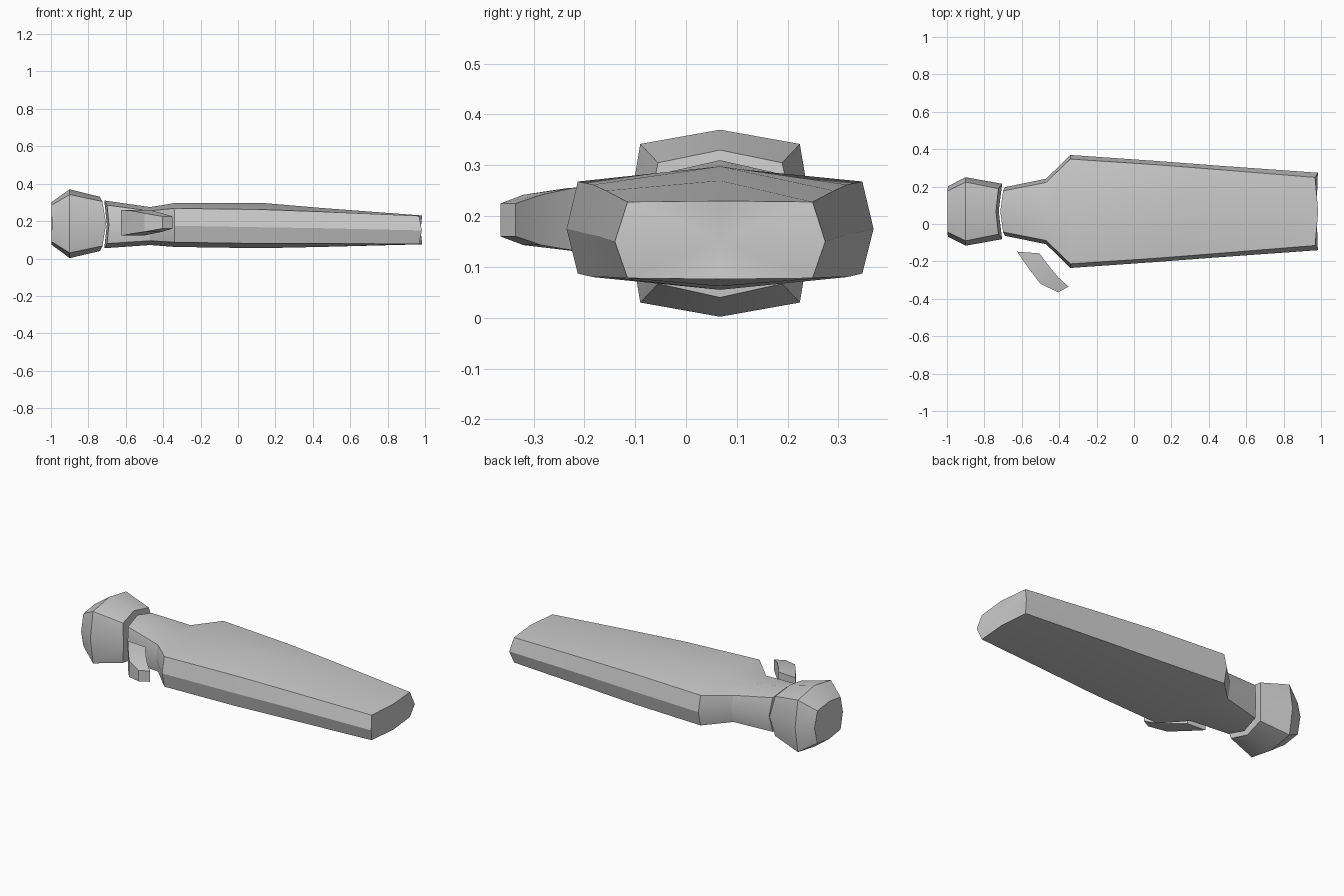
import bpy, bmesh, math

if "Cube" in bpy.data.objects:
    bpy.data.objects.remove(bpy.data.objects["Cube"])

grey = bpy.data.materials.new("plain grey")
grey.diffuse_color = (0.6, 0.6, 0.6, 1)
grey.use_nodes = True
grey.node_tree.nodes["Principled BSDF"].inputs["Base Color"].default_value = grey.diffuse_color


def loft(name, rings, angle):
    """Skin equal-sized closed rings of points and cap both ends."""
    bm = bmesh.new()
    loops = [[bm.verts.new(p) for p in ring] for ring in rings]
    n = len(loops[0])
    for a, b in zip(loops, loops[1:]):
        for i in range(n):
            j = (i + 1) % n
            bm.faces.new((a[i], a[j], b[j], b[i]))
    for end in (loops[0], loops[-1]):
        mid = bm.verts.new(sum((v.co for v in end), end[0].co * 0) / n)
        for i in range(n):
            bm.faces.new((end[i], end[(i + 1) % n], mid))
    bmesh.ops.recalc_face_normals(bm, faces=bm.faces)
    mesh = bpy.data.meshes.new(name)
    bm.to_mesh(mesh)
    bm.free()
    mesh.materials.append(grey)
    ob = bpy.data.objects.new(name, mesh)
    bpy.context.collection.objects.link(ob)
    bpy.context.view_layer.objects.active = ob
    ob.select_set(True)
    bpy.ops.object.shade_smooth_by_angle(angle=math.radians(angle))
    ob.select_set(False)
    return ob


def octagon(xc, xk, xs, ws, wk, zt, zk, zm, zl, zb):
    """Eight-point ring: centre, corner and side x; half widths; five heights."""
    y = 0.067
    return [(xc, y, zt), (xk, y + wk, zk), (xs, y + ws, zm), (xk, y + wk, zl),
            (xc, y, zb), (xk, y - wk, zl), (xs, y - ws, zm), (xk, y - wk, zk)]


# long tapering body with a narrow neck
loft("body", [
    octagon(-0.715, -0.70, -0.69, 0.13, 0.11, 0.31, 0.285, 0.18, 0.08, 0.055),
    octagon(-0.47, -0.47, -0.47, 0.175, 0.155, 0.275, 0.255, 0.18, 0.095, 0.072),
    octagon(-0.34, -0.34, -0.34, 0.302, 0.28, 0.296, 0.268, 0.175, 0.087, 0.062),
    octagon(0.12, 0.12, 0.12, 0.27, 0.25, 0.298, 0.262, 0.167, 0.08, 0.055),
    octagon(0.45, 0.45, 0.45, 0.245, 0.224, 0.27, 0.25, 0.162, 0.08, 0.062),
    octagon(0.985, 0.968, 0.983, 0.207, 0.182, 0.23, 0.228, 0.15, 0.078, 0.076),
], 25)

# faceted knob at the narrow end
loft("knob", [
    octagon(-0.998, -0.997, -0.995, 0.135, 0.11, 0.30, 0.285, 0.187, 0.09, 0.075),
    octagon(-0.90, -0.90, -0.90, 0.183, 0.157, 0.37, 0.342, 0.187, 0.03, 0.002),
    octagon(-0.738, -0.725, -0.705, 0.148, 0.122, 0.33, 0.305, 0.187, 0.067, 0.04),
], 40)

# small bent lever beside the neck: outer xy, inner xy, bottom and top heights
path = [(-0.625, -0.148, -0.505, -0.157, 0.122, 0.26),
        (-0.565, -0.235, -0.455, -0.225, 0.133, 0.255),
        (-0.50, -0.32, -0.405, -0.285, 0.143, 0.242),
        (-0.405, -0.365, -0.35, -0.335, 0.16, 0.225)]
loft("lever", [[(ox, oy, b), (ix, iy, b), (ix, iy, t), (ox, oy, t)]
               for ox, oy, ix, iy, b, t in path], 20)
